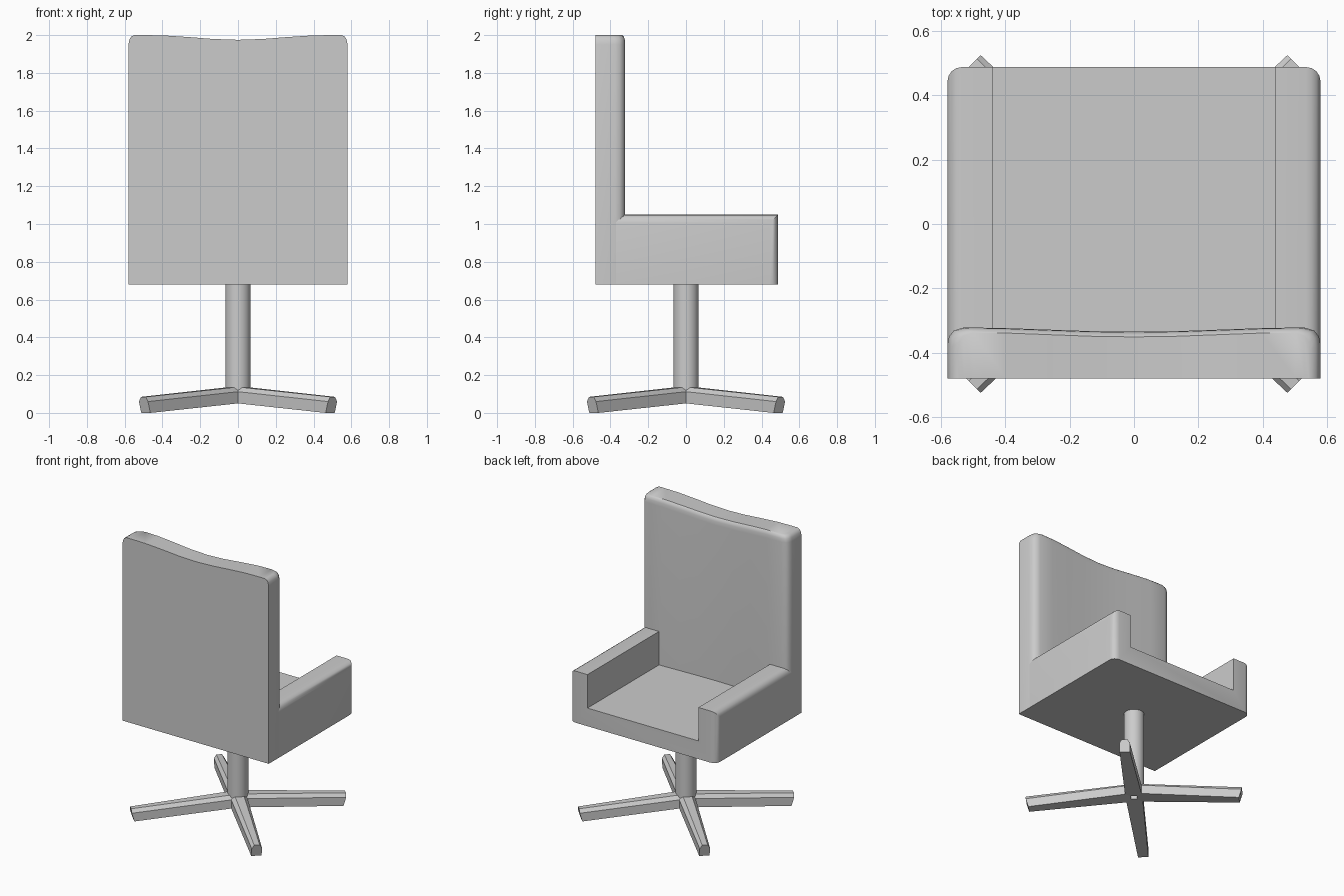
import bpy, bmesh, math
from mathutils import Matrix

if "Cube" in bpy.data.objects:
    bpy.data.objects.remove(bpy.data.objects["Cube"])


def finish(name, bm, smooth=None):
    bmesh.ops.recalc_face_normals(bm, faces=bm.faces)
    me = bpy.data.meshes.new(name)
    bm.to_mesh(me)
    bm.free()
    ob = bpy.data.objects.new(name, me)
    bpy.context.collection.objects.link(ob)
    if smooth:
        bpy.ops.object.select_all(action='DESELECT')
        ob.select_set(True)
        bpy.context.view_layer.objects.active = ob
        bpy.ops.object.shade_smooth_by_angle(angle=math.radians(smooth))
    return ob


def loft(bm, rings):
    """Skin closed rings and cap both ends."""
    loops = [[bm.verts.new(p) for p in r] for r in rings]
    n = len(loops[0])
    for a, b in zip(loops, loops[1:]):
        for i in range(n):
            j = (i + 1) % n
            bm.faces.new((a[i], a[j], b[j], b[i]))
    return loops


# Backrest: rounded front edges, shallow hollow, dipped top
half = [(0.58, -0.375), (0.575, -0.35), (0.56, -0.331), (0.53, -0.322),
        (0.42, -0.323), (0.28, -0.328), (0.14, -0.333), (0.0, -0.335)]
front = [(-x, y) for x, y in half] + half[-2::-1]


def top_z(x):
    return 1.975 + 0.025 * (1 - math.cos(math.pi * min(abs(x) / 0.5, 1))) / 2


# rows: drop below the top edge, side inset, front inset
rows = [(None, 0, 0), (0.05, 0, 0), (0.025, 0.005, 0.002),
        (0.008, 0.014, 0.007), (0.0, 0.032, 0.016)]
rings = []
for drop, side, depth in rows:
    k = (0.58 - side) / 0.58
    ring = []
    for x, y in front + [(x, -0.48) for x, _ in front[::-1]]:
        z = 0.68 if drop is None else top_z(x) - drop
        ring.append((x * k, y - (depth if y > -0.48 else 0), z))
    rings.append(ring)
bm = bmesh.new()
loops = loft(bm, rings)
n = len(front)
for ring in (loops[0], loops[-1]):
    for i in range(n - 1):
        bm.faces.new((ring[i], ring[i + 1], ring[2 * n - 2 - i], ring[2 * n - 1 - i]))
finish("backrest", bm, 40)

# Seat with two arms: U profile pushed along y, outer edges rounded
prof = [(-0.58, 0.68), (0.58, 0.68), (0.58, 1.05), (0.44, 1.05),
        (0.44, 0.81), (-0.44, 0.81), (-0.44, 1.05), (-0.58, 1.05)]
bm = bmesh.new()
ends = loft(bm, [[(x, y, z) for x, z in prof] for y in (-0.37, 0.488)])
for ring in ends:
    bm.faces.new(ring)
edges = []
for e in bm.edges:
    a, b = (v.co for v in e.verts)
    if abs(a.x) > 0.57 and abs(a.x - b.x) < 1e-4:
        along_arm = min(a.z, b.z) > 1.0
        front_corner = min(a.y, b.y) > 0.4
        if along_arm or front_corner:
            edges.append(e)
bmesh.ops.bevel(bm, geom=edges, offset=0.045, segments=4, profile=0.5, affect='EDGES')
finish("seat_and_arms", bm, 40)

# Post
bm = bmesh.new()
bmesh.ops.create_cone(bm, cap_ends=True, segments=32, radius1=0.067, radius2=0.067,
                      depth=0.62, matrix=Matrix.Translation((0, 0, 0.39)))
finish("post", bm, 40)


# Four tapered legs on the diagonals
def section(r0, r1, w, wt, z0, z1, z2):
    return [(r0, -w, z0), (r0, w, z0), (r1, w, z1), (r1, wt, z2), (r1, -wt, z2), (r1, -w, z1)]


for i in range(4):
    bm = bmesh.new()
    ends = loft(bm, [section(0.02, 0.02, 0.055, 0.03, 0.053, 0.115, 0.138),
                     section(0.69, 0.708, 0.034, 0.018, 0.0, 0.06, 0.085)])
    for ring in ends:
        bm.faces.new(ring)
    bm.transform(Matrix.Rotation(math.radians(45 + 90 * i), 4, 'Z'))
    finish(f"base_leg_{i + 1}", bm)
